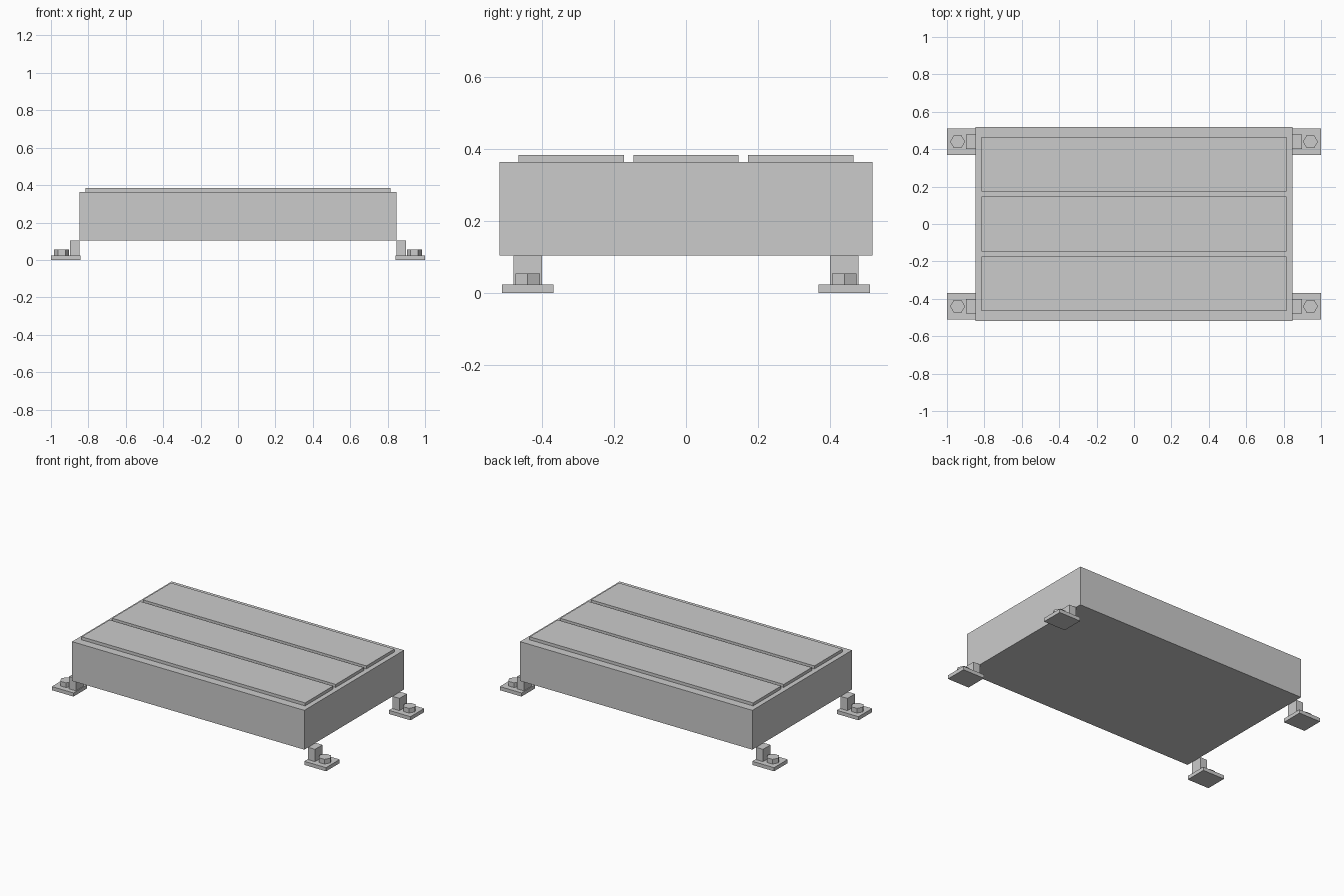
import bpy
import math

if "Cube" in bpy.data.objects:
    bpy.data.objects.remove(bpy.data.objects["Cube"])


def box(name, x, y, z):
    """Box from (min, max) ranges on each axis."""
    r = (x, y, z)
    bpy.ops.mesh.primitive_cube_add(size=1, location=[(a + b) / 2 for a, b in r])
    ob = bpy.context.object
    ob.name = name
    ob.scale = [b - a for a, b in r]
    bpy.ops.object.transform_apply(location=False, rotation=False, scale=True)
    return ob


def span(c, w):
    return (c - w / 2, c + w / 2)


# Main casing
box("body", (-0.847, 0.847), (-0.519, 0.519), (0.105, 0.364))

# Three raised panels on the top
for i, y in enumerate((-0.319, 0, 0.319)):
    box(f"top_panel_{i + 1}", (-0.815, 0.815), span(y, 0.292), (0.364, 0.384))

# Mounting feet at the four corners: base plate, upright post, hex bolt
for sx, side in ((-1, "left"), (1, "right")):
    for sy, end in ((-1, "front"), (1, "back")):
        tag = f"{end}_{side}"
        y = sy * 0.44
        box(f"foot_plate_{tag}", span(sx * 0.921, 0.158), span(y, 0.142), (0, 0.024))
        box(f"foot_post_{tag}", span(sx * 0.872, 0.05), span(y, 0.078), (0.024, 0.105))
        bpy.ops.mesh.primitive_cylinder_add(
            vertices=6, radius=0.04, depth=0.031,
            location=(sx * 0.943, y, 0.0395), rotation=(0, 0, math.pi / 6))
        bpy.context.object.name = f"foot_bolt_{tag}"
